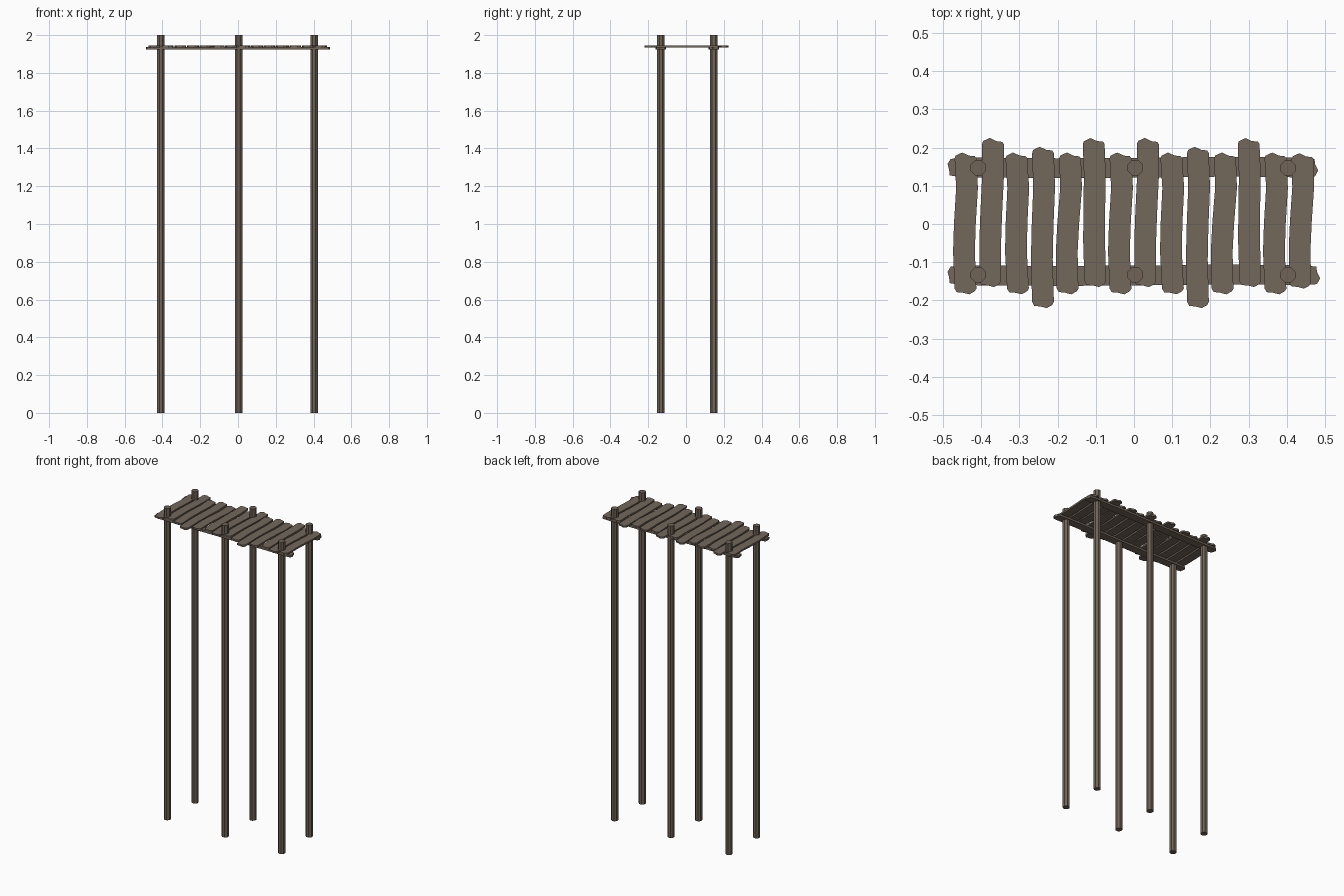
import bpy, bmesh, math

cube = bpy.data.objects.get("Cube")
if cube:
    bpy.data.objects.remove(cube, do_unlink=True)


def make_material(name, colour):
    mat = bpy.data.materials.new(name)
    mat.use_nodes = True
    mat.diffuse_color = colour
    mat.node_tree.nodes["Principled BSDF"].inputs["Base Color"].default_value = colour
    return mat


plank_wood = make_material("weathered wood", (0.17, 0.135, 0.105, 1))
post_wood = make_material("post wood", (0.16, 0.125, 0.095, 1))


def finish(name, bm, mat):
    bmesh.ops.recalc_face_normals(bm, faces=bm.faces)
    mesh = bpy.data.meshes.new(name)
    bm.to_mesh(mesh)
    bm.free()
    mesh.materials.append(mat)
    obj = bpy.data.objects.new(name, mesh)
    bpy.context.collection.objects.link(obj)
    return obj


def extrude_outline(name, outline, z0, z1):
    """Solid board from a flat outline."""
    bm = bmesh.new()
    face = bm.faces.new([bm.verts.new((x, y, z0)) for x, y in outline])
    top = bmesh.ops.extrude_face_region(bm, geom=[face])["geom"]
    bmesh.ops.translate(bm, vec=(0, 0, z1 - z0),
                        verts=[v for v in top if isinstance(v, bmesh.types.BMVert)])
    return finish(name, bm, plank_wood)


def board_outline(half, low, high, sway, chip):
    """Wavy board along y, with a chipped point at both ends."""
    steps = [(0.04, 0), (0.3, -sway), (0.5, -sway * 0.4), (0.75, sway), (0.96, 0)]
    at = lambda t: low + t * (high - low)
    right = [(half + s, at(t)) for t, s in steps]
    left = [(-half + s, at(t)) for t, s in reversed(steps)]
    top = [(half * 0.85, high - chip * 1.2), (half * 0.3, high - chip),
           (-half * 0.3, high), (-half * 0.9, high - chip)]
    bottom = [(-half * 0.8, low + chip * 0.7), (-half * 0.2, low + chip * 0.5),
              (half * 0.35, low), (half * 0.85, low + chip)]
    return right + top + left + bottom


# Support posts
for row, y in (("front", -0.133), ("back", 0.147)):
    for side, x in (("right", -0.408), ("middle", 0.003), ("left", 0.403)):
        bm = bmesh.new()
        bmesh.ops.create_cone(bm, cap_ends=True, segments=8, radius1=0.0215,
                              radius2=0.0215, depth=2)
        post = finish(f"{row}_{side}_post", bm, post_wood)
        post.location = (x, y, 1)
        post.rotation_euler.z = math.pi / 8

# Rails under the deck
for row, y, end in (("front", -0.134, 0.487), ("back", 0.148, 0.482)):
    outline = [(py, px + y) for px, py in board_outline(0.026, -0.488, end, 0.002, 0.008)]
    extrude_outline(f"{row}_rail", outline, 1.923, 1.936)

# Deck planks: three staggered lengths, repeated along the deck
ends = {"a": (-0.184, 0.187), "b": (-0.165, 0.225), "c": (-0.22, 0.202), "d": (-0.169, 0.185)}
sways = {"a": 0.004, "b": 0.002, "c": 0.003, "d": 0.003}
for i, kind in enumerate("abacabababcabad"[:9] + "cabad"):
    low, high = ends[kind]
    outline = board_outline(0.0285, low, high, sways[kind], 0.008)
    plank = extrude_outline(f"plank_{i + 1}", outline, 1.935, 1.946)
    plank.location.x = -0.441 + i * 0.0676
    plank.rotation_euler.z = (0, -0.02, 0.012)[i % 3]
